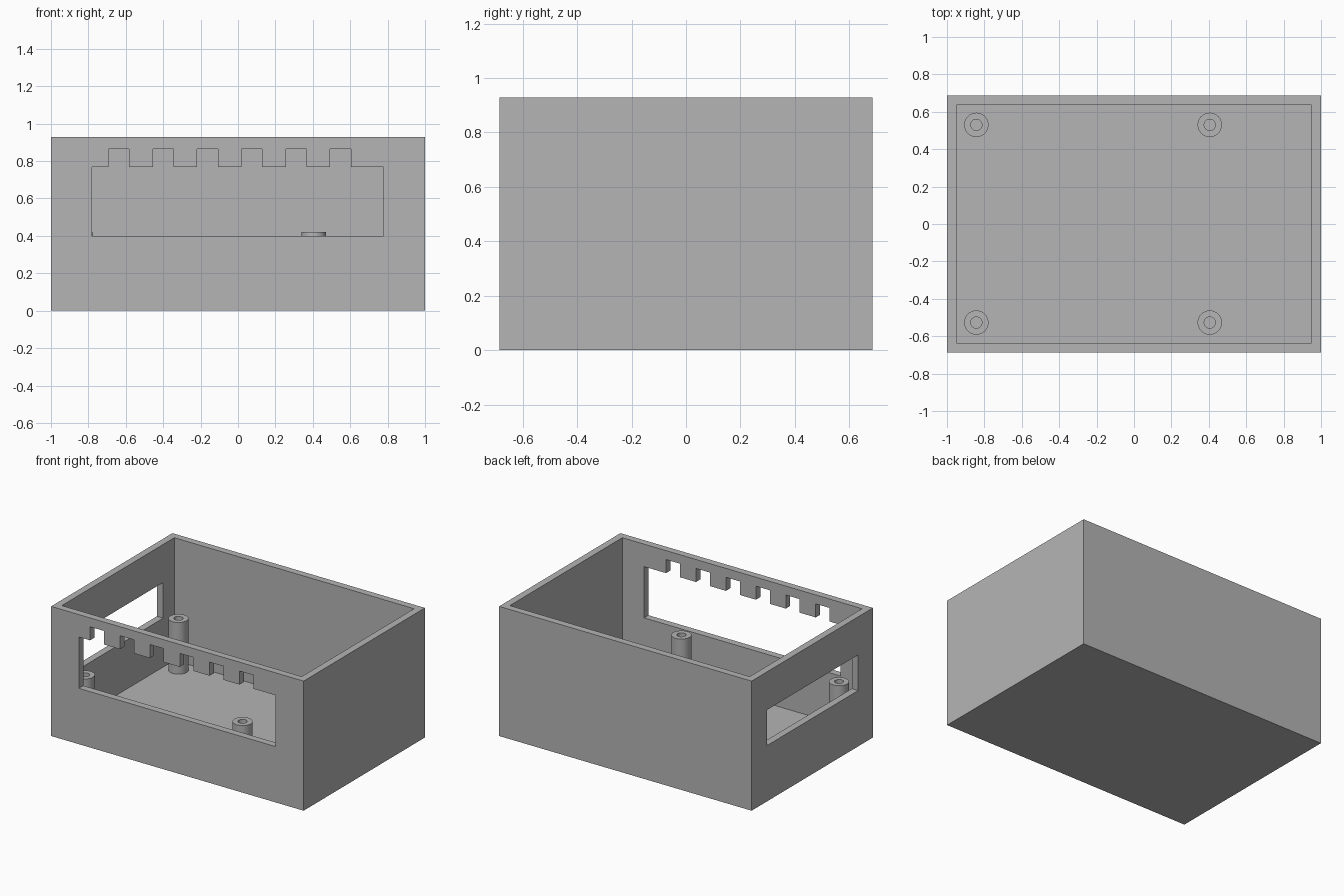
import bpy
import bmesh
import math
from mathutils import Matrix, Vector

if "Cube" in bpy.data.objects:
    bpy.data.objects.remove(bpy.data.objects["Cube"])

# Overall sizes
HALF_X, HALF_Y, HEIGHT, WALL = 1.0, 0.686, 0.928, 0.05
POST_TOP, POST_R, HOLE_R = 0.42, 0.065, 0.03

grey = bpy.data.materials.new("plain_grey")
grey.use_nodes = True
GREY = (0.46, 0.46, 0.46, 1)
grey.diffuse_color = GREY
grey.node_tree.nodes["Principled BSDF"].inputs["Base Color"].default_value = GREY


def add_object(name, bm):
    bmesh.ops.recalc_face_normals(bm, faces=bm.faces)
    mesh = bpy.data.meshes.new(name)
    bm.to_mesh(mesh)
    bm.free()
    mesh.materials.append(grey)
    obj = bpy.data.objects.new(name, mesh)
    bpy.context.collection.objects.link(obj)
    return obj


def block(name, low, high):
    bm = bmesh.new()
    low, high = Vector(low), Vector(high)
    size = Matrix.Diagonal((*(high - low), 1))
    bmesh.ops.create_cube(bm, size=1, matrix=Matrix.Translation((low + high) / 2) @ size)
    return add_object(name, bm)


def cut(target, cutter):
    """Subtract the cutter for good, then discard it."""
    mod = target.modifiers.new("cut", 'BOOLEAN')
    mod.operation = 'DIFFERENCE'
    mod.solver = 'EXACT'
    mod.object = cutter
    bpy.context.view_layer.objects.active = target
    bpy.ops.object.modifier_apply(modifier=mod.name)
    bpy.data.objects.remove(cutter)


# Open-topped case with a floor
case = block("case", (-HALF_X, -HALF_Y, 0), (HALF_X, HALF_Y, HEIGHT))
cut(case, block("cavity", (WALL - HALF_X, WALL - HALF_Y, WALL),
                (HALF_X - WALL, HALF_Y - WALL, HEIGHT + 0.2)))

# Front opening with six notches along its upper edge
SILL, LINTEL, NOTCH_TOP = 0.40, 0.767, 0.864
outline = [(0.777, SILL), (-0.78, SILL), (-0.78, LINTEL)]
for i in range(6):
    left = -0.692 + i * 0.237
    right = left + 0.11
    outline += [(left, LINTEL), (left, NOTCH_TOP), (right, NOTCH_TOP), (right, LINTEL)]
outline.append((0.777, LINTEL))

bm = bmesh.new()
face = bm.faces.new([bm.verts.new((x, -HALF_Y - 0.1, z)) for x, z in outline])
swept = bmesh.ops.extrude_face_region(bm, geom=[face])["geom"]
bmesh.ops.translate(bm, vec=(0, 0.3, 0),
                    verts=[v for v in swept if isinstance(v, bmesh.types.BMVert)])
cut(case, add_object("front_opening", bm))

# Rectangular opening in the right-hand end wall
cut(case, block("side_opening", (-HALF_X - 0.1, -0.52, SILL),
                (-HALF_X + 0.2, 0.51, 0.655)))


# Hollow mounting posts on the floor
def mounting_post(name, x, y):
    bm = bmesh.new()
    profile = [(POST_R, WALL), (POST_R, POST_TOP), (HOLE_R, POST_TOP), (HOLE_R, WALL)]
    verts = [bm.verts.new((r, 0, z)) for r, z in profile]
    edges = [bm.edges.new(pair) for pair in zip(verts, verts[1:])]
    bmesh.ops.spin(bm, geom=verts + edges, cent=(0, 0, 0), axis=(0, 0, 1),
                   angle=math.tau, steps=48)
    bmesh.ops.remove_doubles(bm, verts=bm.verts, dist=0.0005)
    post = add_object(name, bm)
    post.location = (x, y, 0)
    bpy.ops.object.select_all(action='DESELECT')
    post.select_set(True)
    bpy.context.view_layer.objects.active = post
    bpy.ops.object.shade_smooth_by_angle(angle=math.radians(30))


for side, x in (("right", -0.843), ("left", 0.405)):
    for end, y in (("front", -0.527), ("back", 0.53)):
        mounting_post(f"{end}_{side}_mounting_post", x, y)
